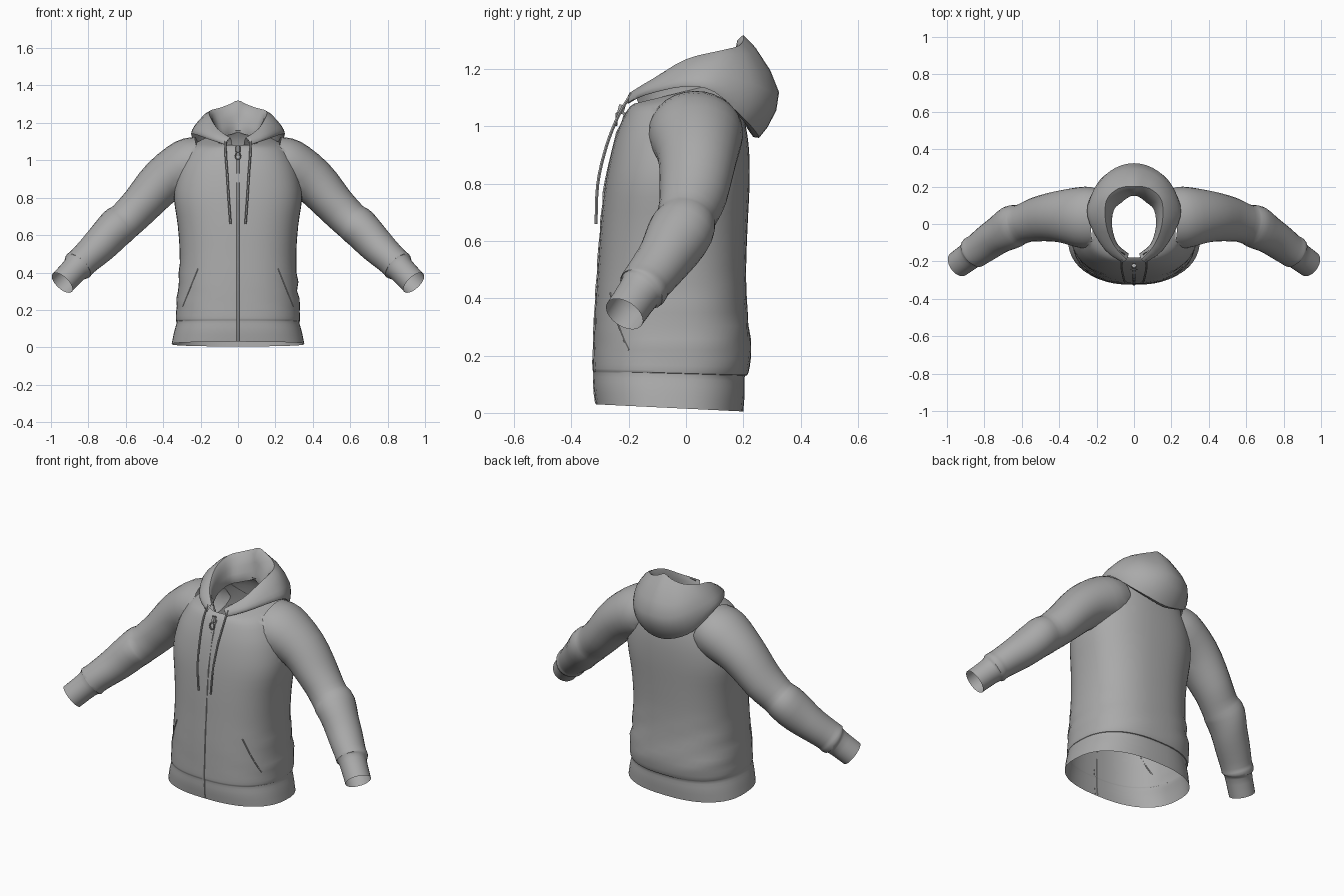
import bpy, bmesh, math
from mathutils import Vector

cube = bpy.data.objects.get("Cube")
if cube:
    bpy.data.objects.remove(cube, do_unlink=True)

fabric = bpy.data.materials.new("grey_fabric")
fabric.use_nodes = True
GREY = (0.4, 0.4, 0.4, 1)
fabric.diffuse_color = GREY
fabric.node_tree.nodes["Principled BSDF"].inputs["Base Color"].default_value = GREY


def smooth(rows, steps):
    """Catmull-Rom interpolation of a list of equally long tuples."""
    out = []
    last = len(rows) - 1
    for i in range(last):
        quad = [rows[max(i - 1, 0)], rows[i], rows[i + 1], rows[min(i + 2, last)]]
        for s in range(steps):
            t = s / steps
            out.append(tuple(
                b + t / 2 * (c - a + t * (2 * a - 5 * b + 4 * c - d + t * (3 * (b - c) + d - a)))
                for a, b, c, d in zip(*quad)))
    return out + [tuple(rows[-1])]


def finish(obj, angle=40):
    obj.data.materials.clear()
    obj.data.materials.append(fabric)
    bpy.ops.object.select_all(action='DESELECT')
    obj.select_set(True)
    bpy.context.view_layer.objects.active = obj
    bpy.ops.object.shade_smooth_by_angle(angle=math.radians(angle))


def loft(name, rings, closed=True, caps=False):
    """Skin a list of equally long point rings."""
    bm = bmesh.new()
    grid = [[bm.verts.new(p) for p in ring] for ring in rings]
    count = len(rings[0])
    for low, high in zip(grid, grid[1:]):
        for i in range(count if closed else count - 1):
            j = (i + 1) % count
            bm.faces.new((low[i], low[j], high[j], high[i]))
    if caps:
        bm.faces.new(grid[0])
        bm.faces.new(grid[-1])
    bmesh.ops.recalc_face_normals(bm, faces=bm.faces)
    mesh = bpy.data.meshes.new(name)
    bm.to_mesh(mesh)
    bm.free()
    obj = bpy.data.objects.new(name, mesh)
    bpy.context.collection.objects.link(obj)
    return obj


def cord(name, points, radius):
    """Round cord through a few points."""
    curve = bpy.data.curves.new(name, 'CURVE')
    curve.dimensions = '3D'
    curve.bevel_depth = radius
    curve.bevel_resolution = 1
    curve.use_fill_caps = True
    spline = curve.splines.new('POLY')
    path = smooth(points, 4)
    spline.points.add(len(path) - 1)
    for target, p in zip(spline.points, path):
        target.co = (*p, 1)
    obj = bpy.data.objects.new(name, curve)
    bpy.context.collection.objects.link(obj)
    bpy.ops.object.select_all(action='DESELECT')
    obj.select_set(True)
    bpy.context.view_layer.objects.active = obj
    bpy.ops.object.convert(target='MESH')
    finish(bpy.context.object)


# Torso sections: front z, back z, front y, back y, half width
SECTIONS = smooth([
    (.03, .005, -.315, .2, .355), (.09, .07, -.322, .205, .342),
    (.14, .125, -.322, .205, .328), (.155, .14, -.325, .218, .332),
    (.22, .22, -.323, .228, .33), (.35, .35, -.318, .215, .318),
    (.5, .5, -.308, .21, .312), (.65, .65, -.298, .215, .322),
    (.8, .8, -.282, .222, .342), (.92, .92, -.258, .22, .325),
    (1.0, 1.02, -.232, .205, .29), (1.06, 1.11, -.203, .18, .235),
    (1.08, 1.16, -.18, .15, .125)], 3)
SIDES = 48


def power(v, exponent):
    return math.copysign(abs(v) ** exponent, v)


def torso_ring(section):
    zf, zb, yf, yb, half = section
    ring = []
    for i in range(SIDES):
        a = math.tau * i / SIDES
        x, k = power(math.cos(a), .82), power(math.sin(a), .82)
        z = zf + (zb - zf) * (k + 1) / 2
        # soft slanting folds above the hem, on the sides and back
        fold = max(0, 1 - abs(z - .32) / .17) * (.4 + .6 * abs(x)) * (.3 if k < -.5 else 1)
        grow = 1 + .022 * fold * math.sin(55 * z + 7 * x)
        ring.append((half * x * grow, (yf + yb) / 2 + (yb - yf) / 2 * k * grow, z))
    return ring


def chest_y(x, z):
    """Front surface of the torso."""
    s = min(SECTIONS, key=lambda r: abs(r[0] - z))
    k = (1 - min(abs(x) / s[4], 1) ** (2 / .82)) ** (.82 / 2)
    return (s[2] + s[3]) / 2 - (s[3] - s[2]) / 2 * k


body = loft("jacket_body", [torso_ring(s) for s in SECTIONS], caps=True)

# Sleeve stations: centre x, y, z, radius up, radius in depth
STATIONS = smooth([
    (.19, .03, 1.0, .13, .155), (.27, .035, .97, .145, .165),
    (.4, .04, .89, .125, .138), (.52, .025, .76, .108, .118),
    (.6, 0, .68, .1, .106), (.65, -.015, .64, .108, .112), (.74, -.07, .545, .094, .1),
    (.83, -.135, .46, .084, .088), (.855, -.15, .435, .086, .088),
    (.872, -.165, .417, .073, .076), (.94, -.215, .345, .07, .072)], 3)


def sleeve_rings(side):
    rings = []
    for i, (x, y, z, up, deep) in enumerate(STATIONS):
        before, after = STATIONS[max(i - 1, 0)], STATIONS[min(i + 1, len(STATIONS) - 1)]
        along = (Vector(after[:3]) - Vector(before[:3])).normalized()
        v = along.cross(Vector((0, 1, 0))).normalized()
        u = v.cross(along)
        ring = []
        for s in range(28):
            a = math.tau * s / 28
            crease = 1 + .03 * math.sin(38 * z + 2 * a) * max(0, 1 - abs(x - .66) / .2)
            p = Vector((x, y, z)) + (v * math.cos(a) * up + u * math.sin(a) * deep) * crease
            ring.append((side * p.x, p.y, p.z))
        rings.append(ring)
    return rings


# Weld the sleeves into the torso, then open hem, neck and cuffs
bpy.context.view_layer.objects.active = body
for side in (-1, 1):
    sleeve = loft("sleeve_helper", sleeve_rings(side), caps=True)
    weld = body.modifiers.new("weld", 'BOOLEAN')
    weld.operation = 'UNION'
    weld.solver = 'EXACT'
    weld.object = sleeve
    bpy.context.view_layer.objects.active = body
    bpy.ops.object.modifier_apply(modifier=weld.name)
    bpy.data.objects.remove(sleeve, do_unlink=True)
bm = bmesh.new()
bm.from_mesh(body.data)
bmesh.ops.delete(bm, geom=[f for f in bm.faces if len(f.verts) > 20], context='FACES')
bm.to_mesh(body.data)
bm.free()
finish(body)

# Hood lying on the back: per column, the outer hem, bulge, rim and lining
COLUMNS = [
    ((.06, -.2, 1.08), (.06, -.205, 1.1), (.04, -.19, 1.12), (.03, -.165, 1.08)),
    ((.15, -.14, 1.11), (.15, -.135, 1.14), (.11, -.11, 1.17), (.09, -.11, 1.12)),
    ((.235, 0, 1.14), (.22, 0, 1.18), (.15, 0, 1.235), (.12, -.01, 1.15)),
    ((.245, .1, 1.12), (.23, .11, 1.18), (.15, .12, 1.265), (.11, .08, 1.17)),
    ((.19, .2, 1.03), (.18, .23, 1.15), (.1, .18, 1.28), (.07, .12, 1.18)),
    ((.1, .245, .98), (.1, .3, 1.12), (.045, .2, 1.3), (.03, .15, 1.19)),
    ((0, .255, .96), (0, .325, 1.12), (0, .2, 1.32), (0, .16, 1.2))]


def hood_column(column, side):
    x, y, z = column[0]
    tuck = (x * .8, y * .8, z + .05)
    x, y, z = column[-1]
    neck = (x, y * .95, z - .05)
    points = [(side * p[0], p[1], p[2]) for p in (tuck, *column, neck)]
    return [value for p in points for value in p]


flat = [hood_column(c, 1) for c in COLUMNS] + [hood_column(c, -1) for c in COLUMNS[-2::-1]]
hood = [[row[i:i + 3] for i in range(0, len(row), 3)] for row in smooth(flat, 3)]
finish(loft("hood", [smooth(column, 3) for column in hood], closed=False), 55)

# Zip tape running down the front
heights = [.035 + .035 * i for i in range(30)]
finish(loft("zip_tape", [[(x, chest_y(0, z) - lift, z) for x, lift in
                          ((-.009, -.002), (-.006, .003), (.006, .003), (.009, -.002))]
                         for z in heights], closed=False))

# Zip slider and pull
cord("zip_slider", [(0, -.222, 1.075), (0, -.23, 1.045)], .013)
loop = [(.014 * math.sin(a), -.243, 1.025 + .02 * math.cos(a))
        for a in (math.tau * i / 10 for i in range(11))]
cord("zip_pull", loop, .004)

# Drawstrings and slanted pocket seams
for side, word in ((1, "left"), (-1, "right")):
    cord(word + "_drawstring", [
        (side * .065, -.19, 1.115), (side * .066, -.235, 1.04), (side * .058, -.278, .93),
        (side * .05, -.308, .8), (side * .04, -.314, .66)], .006)
    seam = [(side * (.215 + .02 * i), .42 - .05 * i) for i in range(5)]
    cord(word + "_pocket_seam", [(x, chest_y(x, z) + .001, z) for x, z in seam], .003)
